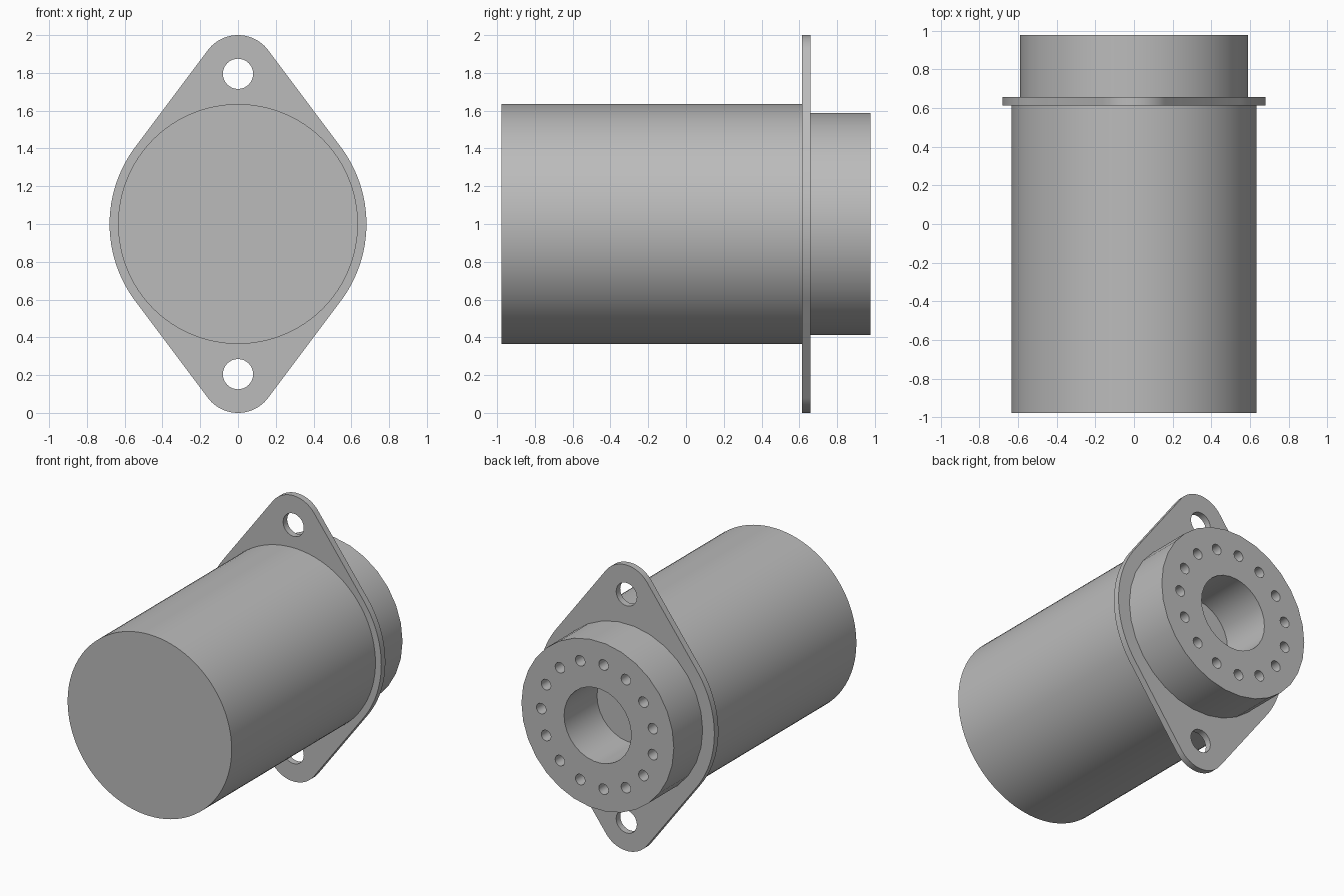
import bpy
from math import sin, cos, radians, tau

cube = bpy.data.objects.get("Cube")
if cube:
    bpy.data.objects.remove(cube, do_unlink=True)

grey = bpy.data.materials.new("plain grey")
grey.use_nodes = True
grey.diffuse_color = (0.5, 0.5, 0.5, 1)
grey.node_tree.nodes["Principled BSDF"].inputs["Base Color"].default_value = (0.5, 0.5, 0.5, 1)


def arc(radius, x=0, z=0, start=0, sweep=tau, steps=32):
    """Points along an arc; a full circle leaves out the repeated end point."""
    count = steps if sweep == tau else steps + 1
    return [(x + radius * cos(start + sweep * i / steps),
             z + radius * sin(start + sweep * i / steps)) for i in range(count)]


def plate(name, loops, y_front, y_back):
    """Extrude an outline with holes along y."""
    curve = bpy.data.curves.new(name, "CURVE")
    curve.dimensions = "2D"
    curve.fill_mode = "BOTH"
    curve.extrude = (y_back - y_front) / 2
    for loop in loops:
        spline = curve.splines.new("POLY")
        spline.points.add(len(loop) - 1)
        for point, (x, z) in zip(spline.points, loop):
            point.co = (x, z, 0, 1)
        spline.use_cyclic_u = True
    part = bpy.data.objects.new(name, curve)
    bpy.context.collection.objects.link(part)
    part.location = (0, (y_front + y_back) / 2, 1)
    part.rotation_euler.x = radians(90)
    bpy.ops.object.select_all(action="DESELECT")
    part.select_set(True)
    bpy.context.view_layer.objects.active = part
    bpy.ops.object.convert(target="MESH")
    part = bpy.context.object
    part.data.materials.clear()
    part.data.materials.append(grey)
    bpy.ops.object.shade_smooth_by_angle(angle=radians(30))
    return part


FRONT, FLANGE, BOSS, BACK = -0.977, 0.613, 0.658, 0.977
bore = arc(0.26, steps=30)

# Long solid body
plate("body", [arc(0.635, steps=96)], FRONT, FLANGE)

# Mounting flange: wide middle arcs joined by tangents to two rounded ears
lean = radians(36.87)
side, tip = 2 * lean, radians(180) - 2 * lean
outline = []
for turn in (0, radians(180)):
    ear_z = 0.8 if turn == 0 else -0.8
    outline += arc(0.68, start=turn - lean, sweep=side, steps=24)
    outline += arc(0.2, z=ear_z, start=turn + lean, sweep=tip, steps=24)
bolt_holes = [arc(0.08, z=z) for z in (-0.795, 0.795)]
plate("mounting_flange", [outline, bore] + bolt_holes, FLANGE, BOSS)

# Rear boss with a central bore and a ring of fifteen small holes
ring = [arc(0.037, 0.437 * cos(tau * i / 15), 0.437 * sin(tau * i / 15), steps=16)
        for i in range(15)]
plate("rear_boss", [arc(0.59, steps=30), bore] + ring, BOSS, BACK)
